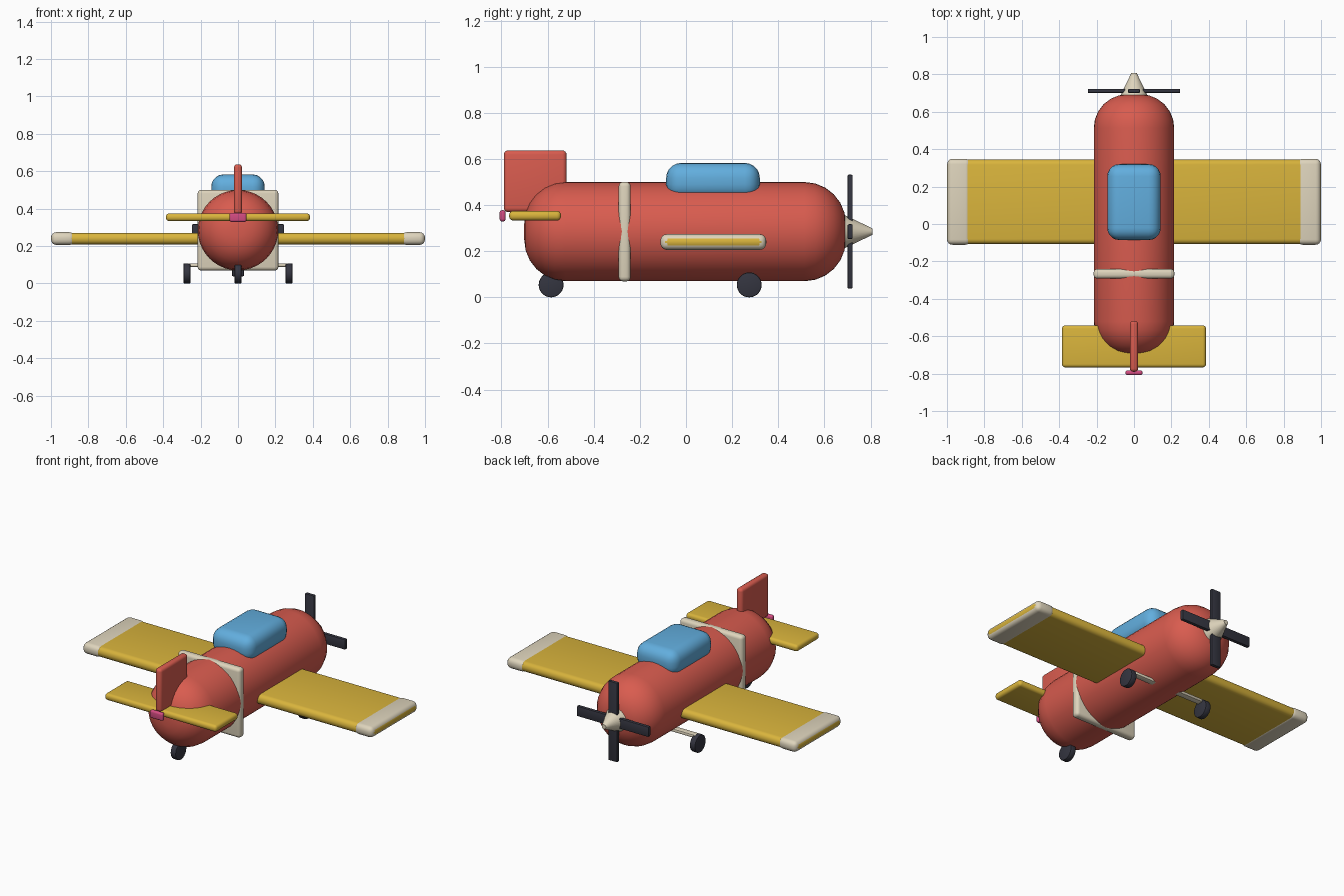
import bpy, bmesh, math
from mathutils import Matrix, Vector

if "Cube" in bpy.data.objects:
    bpy.data.objects.remove(bpy.data.objects["Cube"])


def srgb(r, g, b):
    f = lambda c: c / 12.92 if c <= 0.04045 else ((c + 0.055) / 1.055) ** 2.4
    return (f(r / 255), f(g / 255), f(b / 255), 1.0)


def material(name, *rgb):
    m = bpy.data.materials.new(name)
    m.diffuse_color = srgb(*rgb)
    m.use_nodes = True
    m.node_tree.nodes["Principled BSDF"].inputs["Base Color"].default_value = m.diffuse_color
    return m


RED = material("red", 217, 92, 79)
YELLOW = material("yellow", 217, 180, 60)
CREAM = material("cream", 222, 212, 188)
BLUE = material("sky blue", 98, 174, 222)
DARK = material("charcoal", 52, 53, 64)
PINK = material("pink", 212, 76, 130)


def finish(name, bm, mat, angle=35):
    bmesh.ops.recalc_face_normals(bm, faces=bm.faces)
    me = bpy.data.meshes.new(name)
    bm.to_mesh(me)
    bm.free()
    me.materials.append(mat)
    for p in me.polygons:
        p.use_smooth = True
    me.set_sharp_from_angle(angle=math.radians(angle))
    ob = bpy.data.objects.new(name, me)
    bpy.context.collection.objects.link(ob)
    return ob


def box(name, mat, x, y, z, bevel=0.0, segments=4):
    """Rounded box from (min, max) ranges."""
    bm = bmesh.new()
    bmesh.ops.create_cube(bm, size=1)
    for v in bm.verts:
        v.co = Vector([(r[0] + r[1]) / 2 + c * (r[1] - r[0])
                       for r, c in zip((x, y, z), v.co)])
    if bevel:
        bmesh.ops.bevel(bm, geom=bm.edges[:], offset=bevel, segments=segments,
                        profile=0.5, affect='EDGES', clamp_overlap=True)
    return finish(name, bm, mat)


def cylinder(name, mat, center, r1, r2, depth, axis, bevel=0.0, segments=2, sides=32):
    """Cylinder or cone along 'X' or 'Y'; r2 is the radius at the + end."""
    bm = bmesh.new()
    bmesh.ops.create_cone(bm, cap_ends=True, segments=sides,
                          radius1=r1, radius2=r2, depth=depth)
    if bevel:
        rims = [e for e in bm.edges if any(len(f.verts) > 4 for f in e.link_faces)]
        bmesh.ops.bevel(bm, geom=rims, offset=bevel, segments=segments,
                        profile=0.5, affect='EDGES', clamp_overlap=True)
    rot = (Matrix.Rotation(math.pi / 2, 4, 'Y') if axis == 'X'
           else Matrix.Rotation(-math.pi / 2, 4, 'X'))
    bmesh.ops.transform(bm, matrix=Matrix.Translation(center) @ rot, verts=bm.verts)
    return finish(name, bm, mat)


ZC = 0.285  # fuselage axis height

# Body, square band and canopy
cylinder("fuselage", RED, (0, -0.004, ZC), 0.215, 0.215, 1.395, 'Y', 0.18, 6, 40)
box("body_band", CREAM, (-0.216, 0.216), (-0.292, -0.240), (0.069, 0.501), 0.02)
box("canopy", BLUE, (-0.143, 0.143), (-0.086, 0.32), (0.425, 0.583), 0.065, 5)

# Main wing with tip caps
box("wing", YELLOW, (-1, 1), (-0.108, 0.345), (0.209, 0.271), 0.028)
for side, s in (("left", -1), ("right", 1)):
    box(side + "_wing_tip", CREAM, sorted((s * 0.873, s * 0.9992)),
        (-0.111, 0.348), (0.206, 0.274), 0.028)

# Tail
box("tailplane", YELLOW, (-0.385, 0.385), (-0.767, -0.542), (0.333, 0.375), 0.018)
box("tail_fin", RED, (-0.022, 0.022), (-0.79, -0.518), (0.37, 0.637), 0.018)
box("tail_light", PINK, (-0.045, 0.045), (-0.808, -0.782), (0.329, 0.378), 0.011)

# Propeller and spinner
box("propeller_blade_vertical", DARK, (-0.032, 0.032), (0.700, 0.723),
    (ZC - 0.247, ZC + 0.247), 0.006, 2)
box("propeller_blade_horizontal", DARK, (-0.247, 0.247), (0.700, 0.723),
    (ZC - 0.032, ZC + 0.032), 0.006, 2)
cylinder("spinner", CREAM, (0, 0.748, ZC), 0.072, 0.014, 0.12, 'Y')

# Landing gear
box("axle", CREAM, (-0.27, 0.27), (0.255, 0.295), (0.088, 0.108), 0.006, 2)
for name, x, y in (("left_wheel", -0.273, 0.274), ("right_wheel", 0.273, 0.274),
                   ("tail_wheel", 0, -0.585)):
    cylinder(name, DARK, (x, y, 0.054), 0.054, 0.054, 0.037, 'X', 0.005, 2, 28)
